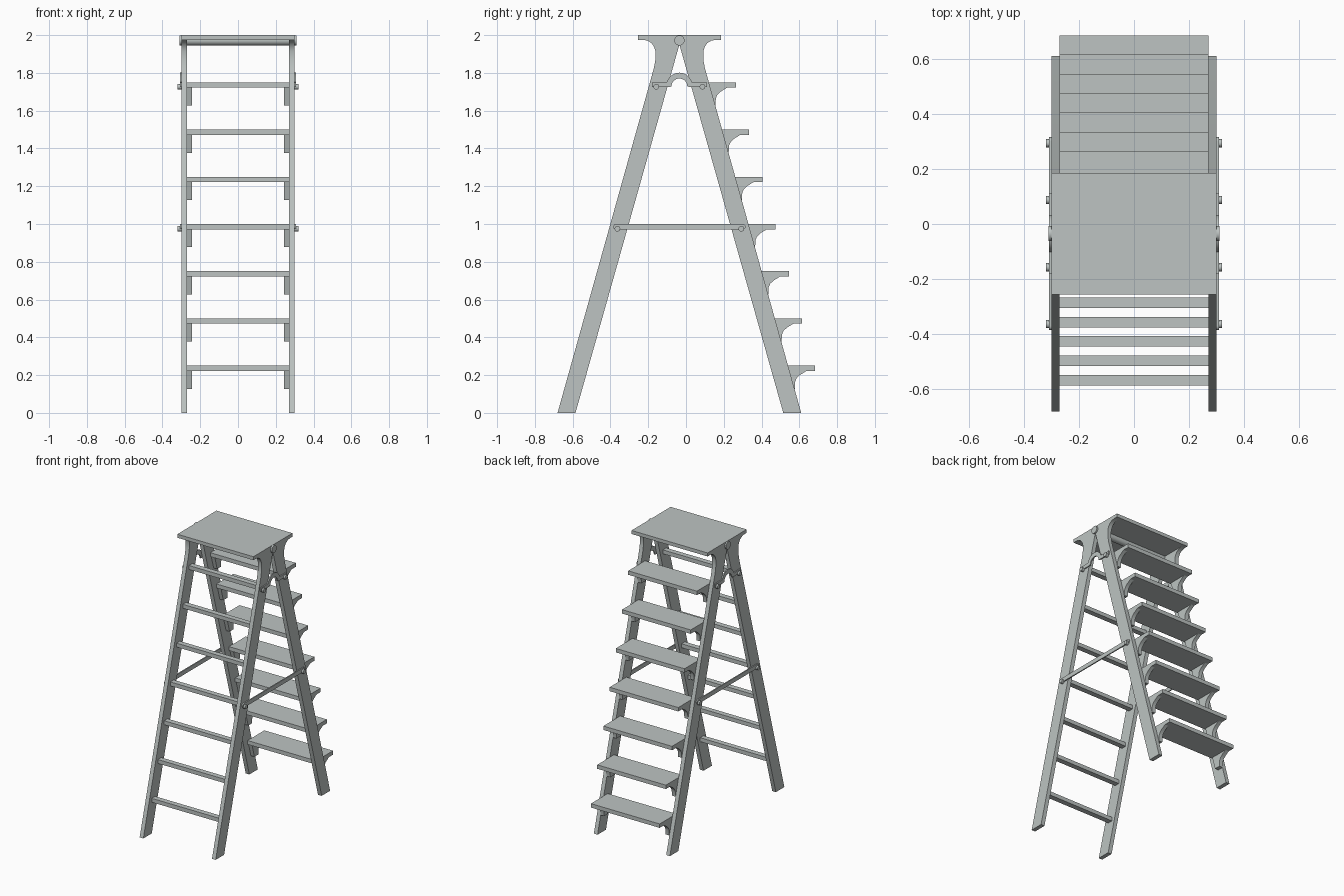
import bpy
import bmesh
from math import sin, cos, pi, radians
from mathutils import Matrix

cube = bpy.data.objects.get("Cube")
if cube:
    bpy.data.objects.remove(cube, do_unlink=True)

grey = bpy.data.materials.new("painted_grey")
grey.use_nodes = True
colour = (0.51, 0.55, 0.54, 1)
grey.diffuse_color = colour
grey.node_tree.nodes["Principled BSDF"].inputs["Base Color"].default_value = colour

MID = -0.035          # y of the hinge axis
HALF = 0.30           # half width over the legs
INNER = 0.271         # inside face of the legs


def finish(name, bm, mirror=False, smooth=False):
    bmesh.ops.recalc_face_normals(bm, faces=bm.faces)
    mesh = bpy.data.meshes.new(name)
    bm.to_mesh(mesh)
    bm.free()
    mesh.materials.append(grey)
    ob = bpy.data.objects.new(name, mesh)
    bpy.context.collection.objects.link(ob)
    if mirror:
        ob.modifiers.new("mirror", "MIRROR")
    if smooth:
        bpy.ops.object.select_all(action="DESELECT")
        ob.select_set(True)
        bpy.context.view_layer.objects.active = ob
        bpy.ops.object.shade_smooth_by_angle(angle=radians(35))
    return ob


def prism(name, profile, x0, x1, mirror=True, smooth=False):
    """Extrude a (y, z) outline between x0 and x1."""
    bm = bmesh.new()
    face = bm.faces.new([bm.verts.new((x0, y, z)) for y, z in profile])
    ext = bmesh.ops.extrude_face_region(bm, geom=[face])
    moved = [v for v in ext["geom"] if isinstance(v, bmesh.types.BMVert)]
    bmesh.ops.translate(bm, verts=moved, vec=(x1 - x0, 0, 0))
    return finish(name, bm, mirror, smooth)


def box(name, x, y0, y1, z0, z1):
    return prism(name, [(y0, z0), (y1, z0), (y1, z1), (y0, z1)], -x, x, False)


def pin(name, y, z, radius, x0, x1, mirror=True, sides=16):
    bm = bmesh.new()
    place = Matrix.Translation(((x0 + x1) / 2, y, z)) @ Matrix.Rotation(pi / 2, 4, "Y")
    bmesh.ops.create_cone(bm, cap_ends=True, segments=sides, radius1=radius,
                          radius2=radius, depth=x1 - x0, matrix=place)
    return finish(name, bm, mirror, True)


def arc(y, z, r, a0, a1, n):
    steps = [radians(a0 + (a1 - a0) * i / n) for i in range(n + 1)]
    return [(y + r * cos(a), z + r * sin(a)) for a in steps]


# Legs with flared heads, as offsets from the hinge axis
leg = [(0.55, 0), (0.645, 0), (0.135, 1.825), (0.127, 1.87), (0.127, 1.915),
       (0.134, 1.938), (0.148, 1.958), (0.168, 1.97), (0.19, 1.975),
       (0, 1.975), (0, 1.95)]
for name, side in (("front_legs", -1), ("back_legs", 1)):
    prism(name, [(MID + side * d, z) for d, z in leg], INNER, HALF, smooth=True)

# Top platform and hinge rod
box("top_platform", HALF, MID - 0.22, MID + 0.22, 1.975, 2.0)
pin("hinge_rod", MID, 1.972, 0.027, -0.31, 0.31, False, 24)

# Treads with curved brackets at the back, rungs at the front
bracket = [(0.505, 0.222), (0.532, 0.127), (0.576, 0.127), (0.578, 0.165),
           (0.586, 0.184), (0.604, 0.201), (0.638, 0.222)]
for i in range(7):
    rise, run = 0.25 * i, 0.07 * i
    top = 0.25 + rise
    box(f"tread_{i + 1}", INNER, 0.495 - run, 0.684 - run, top - 0.028, top)
    prism(f"tread_brackets_{i + 1}", [(y - run, z + rise) for y, z in bracket],
          0.243, INNER, smooth=True)
    box(f"rung_{i + 1}", INNER, -0.585 + run, -0.547 + run, top - 0.028, top)

# Arched hinge stays on the outside of the legs
stay = [(MID + 0.145, 1.725), (MID + 0.145, 1.75)]
stay += arc(MID, 1.733, 0.068, 15, 165, 14)
stay += [(MID - 0.145, 1.75), (MID - 0.145, 1.725), (MID - 0.055, 1.725)]
stay += arc(MID, 1.728, 0.042, 180, 0, 14)
stay += [(MID + 0.055, 1.725)]
prism("hinge_stays", stay, HALF, 0.308, smooth=True)

# Straight spreader bars with rounded ends
bar = arc(MID + 0.335, 0.985, 0.015, -90, 90, 8)
bar += arc(MID - 0.335, 0.985, 0.015, 90, 270, 8)
prism("spreader_bars", bar, HALF, 0.308, smooth=True)

# Bolts through the stays and bars
for name, offset, z in (("stay_bolts", 0.122, 1.727), ("bar_bolts", 0.328, 0.975)):
    for end, side in (("front", -1), ("back", 1)):
        pin(f"{end}_{name}", MID + side * offset, z, 0.015, HALF, 0.32)
